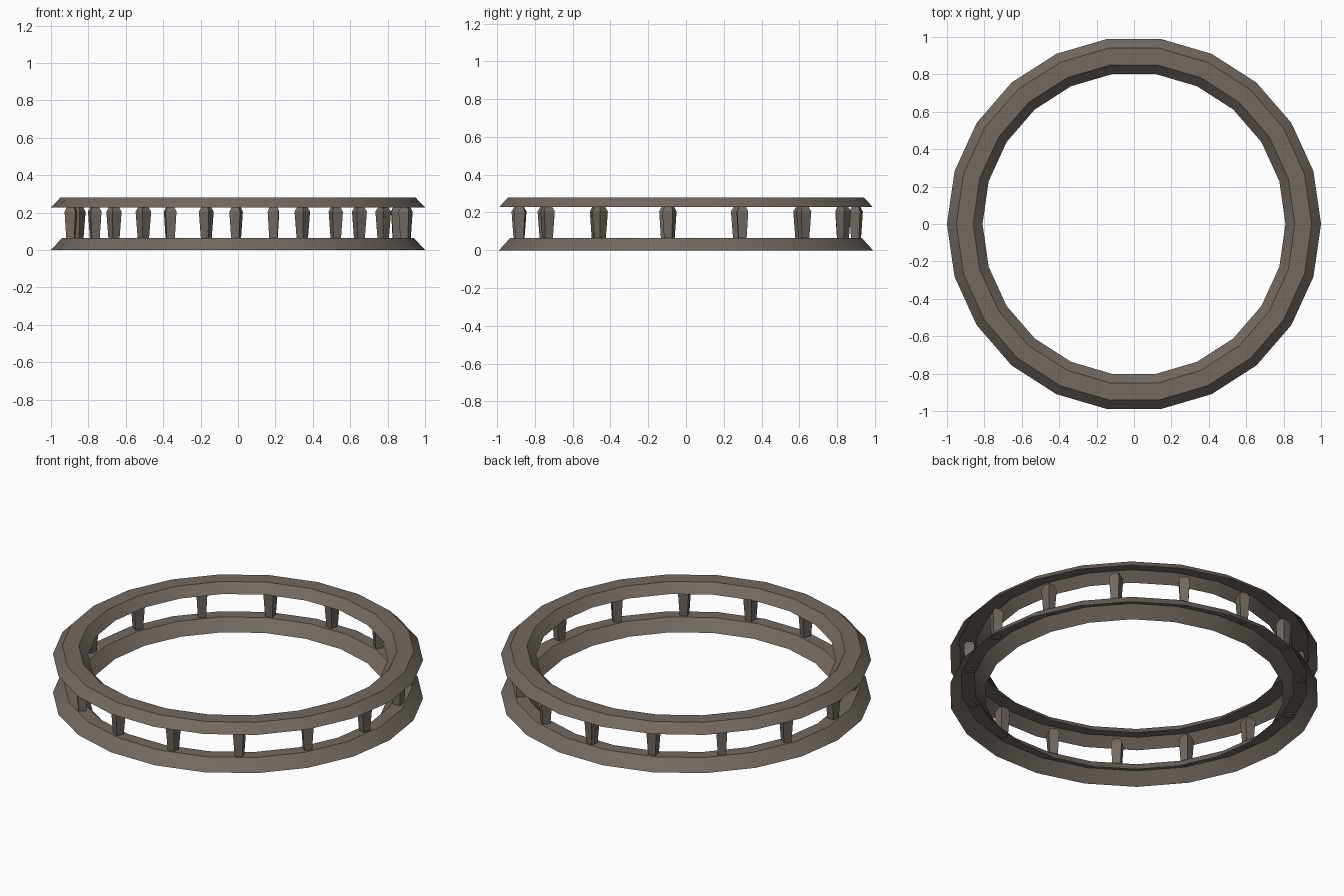
import bpy, bmesh, math
from mathutils import Vector

if "Cube" in bpy.data.objects:
    bpy.data.objects.remove(bpy.data.objects["Cube"])

stone = bpy.data.materials.new("brown_stone")
stone.diffuse_color = (0.17, 0.14, 0.115, 1)
stone.use_nodes = True
stone.node_tree.nodes["Principled BSDF"].inputs["Base Color"].default_value = stone.diffuse_color


def make_object(name, bm):
    mesh = bpy.data.meshes.new(name)
    bm.to_mesh(mesh)
    bm.free()
    mesh.materials.append(stone)
    obj = bpy.data.objects.new(name, mesh)
    bpy.context.collection.objects.link(obj)
    return obj


def loft(bm, rows):
    """Join equal-sized vertex loops with quads."""
    n = len(rows[0])
    for a, b in zip(rows, rows[1:]):
        for i in range(n):
            j = (i + 1) % n
            bm.faces.new((a[i], a[j], b[j], b[i]))


def ring(name, profile, sides=22):
    # channel-shaped rail, open underneath
    bm = bmesh.new()
    rows = []
    for r, z in profile:
        rows.append([bm.verts.new((r * math.cos(2 * math.pi * i / sides),
                                   r * math.sin(2 * math.pi * i / sides), z))
                     for i in range(sides)])
    loft(bm, rows)
    obj = make_object(name, bm)
    bpy.ops.object.select_all(action='DESELECT')
    obj.select_set(True)
    bpy.context.view_layer.objects.active = obj
    bpy.ops.object.shade_smooth_by_angle(angle=math.radians(30))


def post(name, angle):
    bm = bmesh.new()
    # slightly oval spacing around the ring
    place = angle + math.radians(0.65 + 1.2 * math.sin(2 * angle))
    centre = Vector((0.9 * math.cos(place), 0.9 * math.sin(place), 0))
    turn = angle - math.radians(15)
    rows = []
    # tapered square shaft with a bevelled head
    for side, z in ((0.043, 0.06), (0.059, 0.205), (0.036, 0.232)):
        r = side / math.sqrt(2)
        rows.append([bm.verts.new(centre + Vector((
            r * math.cos(turn + math.pi / 4 + k * math.pi / 2),
            r * math.sin(turn + math.pi / 4 + k * math.pi / 2), z)))
            for k in range(4)])
    loft(bm, rows)
    bm.faces.new(rows[0][::-1])
    bm.faces.new(rows[-1])
    make_object(name, bm)


# Bevelled base and top rails
ring("lower_rail", [(1.0, 0), (0.94, 0.065), (0.868, 0.065), (0.81, 0)])
ring("upper_rail", [(1.0, 0.228), (0.95, 0.28), (0.86, 0.28), (0.81, 0.228)])

# Balusters between the rails
for k in range(15):
    post(f"post_{k + 1}", math.radians(90 + 24 * k))
